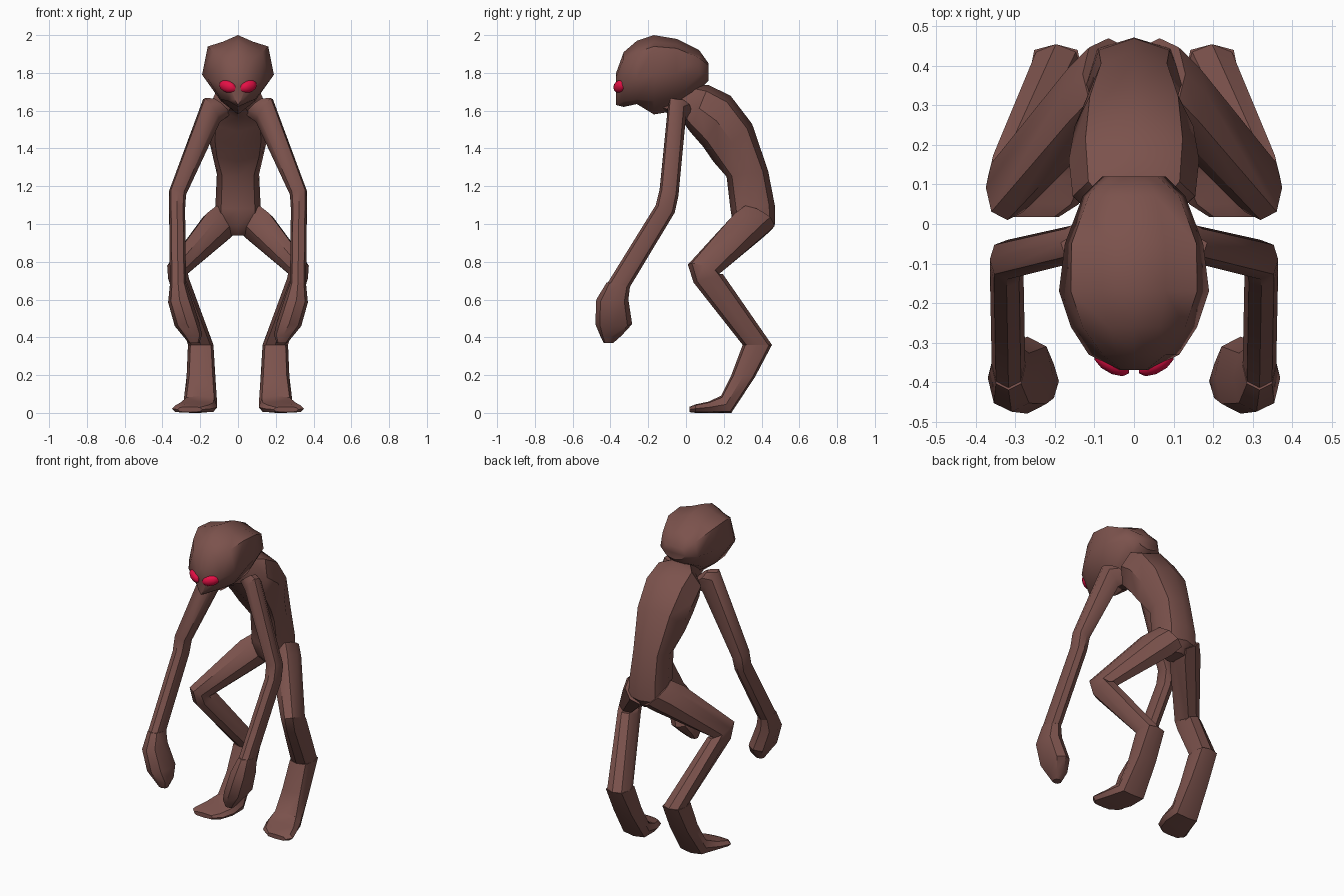
import bpy, bmesh, math
from mathutils import Vector

if "Cube" in bpy.data.objects:
    bpy.data.objects.remove(bpy.data.objects["Cube"])


def material(name, rgb):
    m = bpy.data.materials.new(name)
    m.diffuse_color = (*rgb, 1)
    m.use_nodes = True
    m.node_tree.nodes["Principled BSDF"].inputs["Base Color"].default_value = m.diffuse_color
    return m


SKIN = material("brown skin", (0.2, 0.085, 0.073))
RED = material("red eye", (0.78, 0.005, 0.06))


def finish(name, bm, mat, mirror, angle=40):
    bmesh.ops.recalc_face_normals(bm, faces=bm.faces)
    me = bpy.data.meshes.new(name)
    bm.to_mesh(me)
    bm.free()
    me.materials.append(mat)
    ob = bpy.data.objects.new(name, me)
    bpy.context.collection.objects.link(ob)
    if mirror:
        ob.modifiers.new("mirror", "MIRROR")
    bpy.ops.object.select_all(action='DESELECT')
    ob.select_set(True)
    bpy.context.view_layer.objects.active = ob
    bpy.ops.object.shade_smooth_by_angle(angle=math.radians(angle))
    return ob


def skin_rings(name, rings, mirror, angle=40):
    """Bridge rings of equal point count and cap both ends."""
    bm = bmesh.new()
    vs = [[bm.verts.new(p) for p in ring] for ring in rings]
    n = len(vs[0])
    for a, b in zip(vs, vs[1:]):
        for i in range(n):
            j = (i + 1) % n
            bm.faces.new((a[i], a[j], b[j], b[i]))
    bm.faces.new(vs[0])
    bm.faces.new(vs[-1])
    return finish(name, bm, SKIN, mirror, angle)


def oval(x0, x1, yf, zf, yb, zb, dz=0, n=8, power=0.85):
    """Oval from a front point to a back point, between two x limits."""
    c = Vector(((x0 + x1) / 2, (yf + yb) / 2, (zf + zb) / 2))
    u = Vector(((x1 - x0) / 2, 0, dz / 2))
    v = Vector((0, (yf - yb) / 2, (zf - zb) / 2))
    pts = []
    for i in range(n):
        t = 2 * math.pi * i / n
        cs, sn = math.cos(t), math.sin(t)
        pts.append(c + u * math.copysign(abs(cs) ** power, cs)
                   + v * math.copysign(abs(sn) ** power, sn))
    return pts


# Torso with neck: half width, front y z, back y z
torso = [(.055, -.13, 1.60, -.06, 1.72), (.075, -.03, 1.56, .05, 1.74),
         (.155, .02, 1.49, .12, 1.735), (.165, .09, 1.41, .235, 1.68),
         (.15, .145, 1.33, .35, 1.53), (.112, .215, 1.25, .435, 1.28),
         (.12, .235, 1.08, .47, 1.10), (.125, .25, .99, .472, 1.0),
         (.06, .30, .94, .42, .94)]
skin_rings("torso", [oval(-r[0], r[0], *r[1:]) for r in torso], False)

# Arms: x limits, front y z, back y z, outward tilt
arm = [(.04, .135, -.06, 1.64, .03, 1.60, .08),
       (.095, .185, -.095, 1.63, .0, 1.57, .12),
       (.275, .365, -.14, 1.18, -.04, 1.15, .02),
       (.28, .365, -.16, 1.10, -.06, 1.06, 0),
       (.275, .36, -.42, .68, -.295, .67, 0)]
skin_rings("arm", [oval(*r) for r in arm], True)

# Hands curl inward below the wrist
hand = [(.275, .36, -.42, .69, -.295, .68, 0),
        (.25, .37, -.475, .60, -.305, .60, -.03),
        (.205, .335, -.48, .47, -.285, .47, -.02),
        (.19, .29, -.455, .41, -.34, .41, -.01),
        (.205, .26, -.435, .37, -.385, .37, 0)]
skin_rings("hand", [oval(*r) for r in hand], True)

# Legs: hip, double ring at the knee, ankle
leg = [(.0, .13, .29, 1.07, .47, .99, .10),
       (.03, .185, .235, 1.03, .42, .945, .10),
       (.265, .375, .01, .785, .175, .735, .04),
       (.26, .37, .04, .69, .195, .735, 0),
       (.13, .265, .30, .36, .455, .36, 0)]
skin_rings("leg", [oval(*r) for r in leg], True)

# Feet slope forward from the ankle and flare at the toes
foot = [(.13, .265, .30, .36, .455, .36, 0),
        (.12, .272, .24, .20, .365, .19, 0),
        (.11, .29, .185, .09, .24, 0, 0),
        (.11, .325, .12, .06, .13, 0, 0),
        (.14, .35, .05, .045, .05, 0, 0),
        (.19, .32, .018, .032, .018, .004, 0)]
skin_rings("foot", [oval(*r, power=.6) for r in foot], True)

# Head: y, top z, brow x z, widest x z, jaw x z, bottom z
head = [(.12, 1.85, .06, 1.84, .08, 1.80, .05, 1.77, 1.76),
        (.07, 1.92, .115, 1.88, .13, 1.79, .07, 1.73, 1.71),
        (-.05, 1.98, .158, 1.93, .175, 1.80, .10, 1.67, 1.60),
        (-.17, 2.0, .16, 1.94, .19, 1.79, .09, 1.65, 1.58),
        (-.26, 1.97, .13, 1.91, .16, 1.77, .09, 1.66, 1.635),
        (-.33, 1.91, .08, 1.875, .115, 1.75, .05, 1.65, 1.62),
        (-.37, 1.80, .03, 1.78, .04, 1.72, .02, 1.66, 1.63)]
rings = []
for y, top, bx, bz, wx, wz, jx, jz, bot in head:
    side = [(bx * .5, (top + bz) / 2 - .005), (bx, bz), (wx, wz), (jx, jz)]
    ring = [(0, top)] + side + [(0, bot)] + [(-x, z) for x, z in reversed(side)]
    rings.append([(x, y, z) for x, z in ring])
skin_rings("head", rings, False, 45)

# Eyes: slanted ovals wrapped around the face
bm = bmesh.new()
bmesh.ops.create_uvsphere(bm, u_segments=10, v_segments=6, radius=1)
for v in bm.verts:
    x, y, z = v.co
    v.co = (.056 + .046 * x, -.352 + .028 * y + .018 * x, 1.728 + .033 * z + .008 * x)
finish("eye", bm, RED, True)
